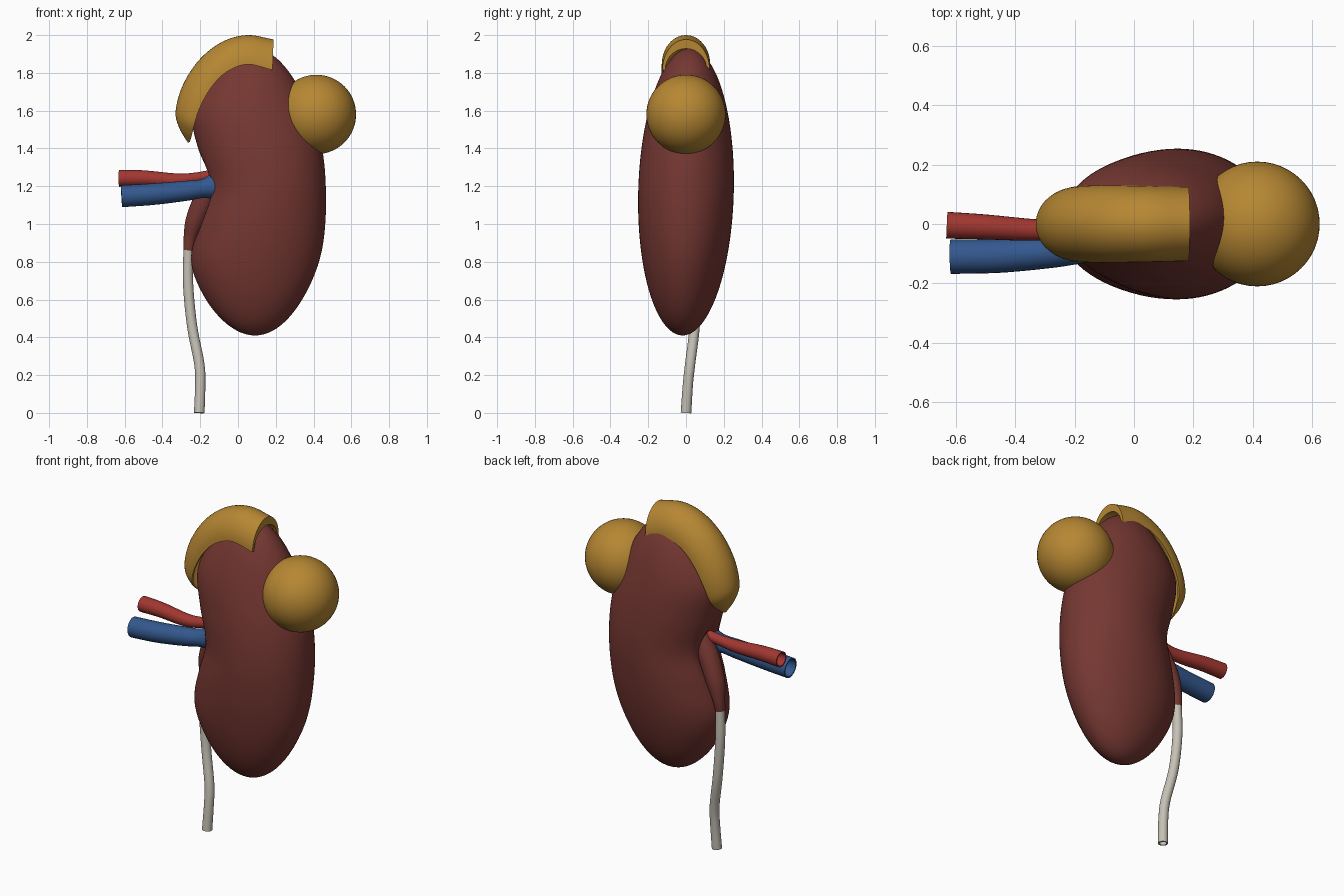
import bpy, bmesh, math
from mathutils import Vector

if "Cube" in bpy.data.objects:
    bpy.data.objects.remove(bpy.data.objects["Cube"])


def material(name, rgb):
    m = bpy.data.materials.new(name)
    m.diffuse_color = (*rgb, 1)
    m.use_nodes = True
    m.node_tree.nodes["Principled BSDF"].inputs["Base Color"].default_value = m.diffuse_color
    return m


MAROON = material("kidney maroon", (0.18, 0.039, 0.032))
GOLD = material("fat gold", (0.47, 0.242, 0.033))
RED = material("artery red", (0.36, 0.038, 0.03))
BLUE = material("vein blue", (0.033, 0.098, 0.27))
CREAM = material("ureter cream", (0.56, 0.53, 0.46))


def spline(keys, t):
    """Smooth interpolation through (t, values...) keys."""
    i = 0
    while i < len(keys) - 2 and t > keys[i + 1][0]:
        i += 1
    a, b = keys[i], keys[i + 1]
    p, n = keys[max(i - 1, 0)], keys[min(i + 2, len(keys) - 1)]
    h = b[0] - a[0]
    u = min(max((t - a[0]) / h, 0), 1)
    out = []
    for k in range(1, len(a)):
        ma = (b[k] - p[k]) / (b[0] - p[0]) * h
        mb = (n[k] - a[k]) / (n[0] - a[0]) * h
        out.append((2*u**3 - 3*u*u + 1)*a[k] + (u**3 - 2*u*u + u)*ma
                   + (3*u*u - 2*u**3)*b[k] + (u**3 - u*u)*mb)
    return out


def loft(name, rings, mat, caps=True, angle=50):
    """Skin a list of closed rings."""
    bm = bmesh.new()
    rows = [[bm.verts.new(p) for p in r] for r in rings]
    n = len(rows[0])
    for a, b in zip(rows, rows[1:]):
        for j in range(n):
            bm.faces.new((a[j], a[(j+1) % n], b[(j+1) % n], b[j]))
    if caps:
        bm.faces.new(rows[0][::-1])
        bm.faces.new(rows[-1])
    bmesh.ops.recalc_face_normals(bm, faces=bm.faces)
    me = bpy.data.meshes.new(name)
    bm.to_mesh(me)
    bm.free()
    ob = bpy.data.objects.new(name, me)
    bpy.context.collection.objects.link(ob)
    me.materials.append(mat)
    bpy.ops.object.select_all(action='DESELECT')
    ob.select_set(True)
    bpy.context.view_layer.objects.active = ob
    bpy.ops.object.shade_smooth_by_angle(angle=math.radians(angle))
    return ob


def tube(name, points, mat, wall=0.008, steps=40, sides=24):
    """Open pipe with a visible bore; points are (x, y, z, radius)."""
    keys = [(i, *p) for i, p in enumerate(points)]
    samples = [spline(keys, i / steps * (len(keys) - 1)) for i in range(steps + 1)]
    outer, inner = [], []
    for i, s in enumerate(samples):
        c = Vector(s[:3])
        d = (Vector(samples[min(i+1, steps)][:3]) - Vector(samples[max(i-1, 0)][:3])).normalized()
        u = d.cross(Vector((0, 1, 0))).normalized()
        v = d.cross(u)
        for store, r in ((outer, s[3]), (inner, s[3] - wall)):
            store.append([c + r * (u * math.cos(a) + v * math.sin(a))
                          for a in (2*math.pi*j/sides for j in range(sides))])
    return loft(name, outer + inner[::-1] + outer[:1], mat, caps=False)


# Kidney body: height fraction, centre x, width factor, with a hilum dent
BODY = [(-1, .09, .37), (-.75, .085, .385), (-.49, .09, .388), (-.2, .125, .345),
        (.03, .148, .317), (.3, .115, .346), (.566, .07, .375), (.83, .075, .355), (1, .08, .34)]
rings = []
for i in range(65):
    t = math.pi * (0.004 + 0.992 * i / 64)
    u = -math.cos(t)
    z = 1.17 + 0.76 * u
    cx, w = spline(BODY, u)
    w *= math.sin(t)
    d = 0.253 * math.sin(t)
    ring = []
    for j in range(80):
        a = 2 * math.pi * j / 80
        x, y = cx + w * math.cos(a), d * math.sin(a)
        if math.cos(a) < 0:
            x += 0.09 * math.exp(-(y / 0.06)**2 - ((z - 1.14) / 0.15)**2)
        ring.append((x, y + 0.018 * u, z))
    rings.append(ring)
loft("kidney_body", rings, MAROON)

# Adrenal cap: peak x, peak z, edge x, edge z, half width
CAP = [(.188, 1.977, .183, 1.815, .125), (.05, 2.0, .05, 1.845, .128),
       (-.08, 1.966, -.06, 1.805, .13), (-.2, 1.875, -.14, 1.725, .13),
       (-.29, 1.74, -.2, 1.62, .125), (-.33, 1.6, -.23, 1.53, .108),
       (-.312, 1.51, -.243, 1.475, .07), (-.265, 1.43, -.255, 1.435, .02)]
keys = [(i, *p) for i, p in enumerate(CAP)]
rings = []
for i in range(43):
    px, pz, ex, ez, w = spline(keys, i / 6)
    ring = []
    for scale, sign in ((1, 1), (0.7, -1)):
        for j in range(25):
            a = sign * (-math.pi / 2 + math.pi * j / 24)
            k = scale * math.cos(a)
            side = w * math.sin(a) * (1 if scale == 1 else 0.88)
            ring.append((ex + (px - ex) * k, side, ez + (pz - ez) * k))
    rings.append(ring)
loft("adrenal_cap", rings, GOLD, angle=40)

# Round mass on the upper outer side
bpy.ops.mesh.primitive_uv_sphere_add(segments=48, ring_count=32, radius=0.21,
                                     location=(0.415, 0, 1.58))
mass = bpy.context.object
mass.name = "round_mass"
mass.data.materials.append(GOLD)
bpy.ops.object.shade_smooth_by_angle(angle=math.radians(50))

# Vessels and drainage
tube("artery", [(-.63, -.004, 1.242, .045), (-.5, -.01, 1.242, .042),
                (-.33, -.02, 1.232, .036), (-.22, -.015, 1.243, .03),
                (-.08, 0, 1.27, .03)], RED)
tube("vein", [(-.617, -.11, 1.147, .058), (-.45, -.107, 1.158, .057),
              (-.28, -.095, 1.175, .053), (-.19, -.085, 1.187, .05),
              (-.14, -.07, 1.195, .066)], BLUE)
tube("renal_pelvis", [(-.1, .01, 1.24, .065), (-.17, .025, 1.14, .06),
                      (-.225, .04, 1.02, .052), (-.252, .05, .93, .036),
                      (-.263, .05, .86, .027)], MAROON)
tube("ureter", [(-.263, .05, .865, .026), (-.264, .053, .68, .027),
                (-.243, .046, .46, .027), (-.205, .022, .26, .027),
                (-.2, .01, .15, .027), (-.205, 0, 0, .028)], CREAM)
